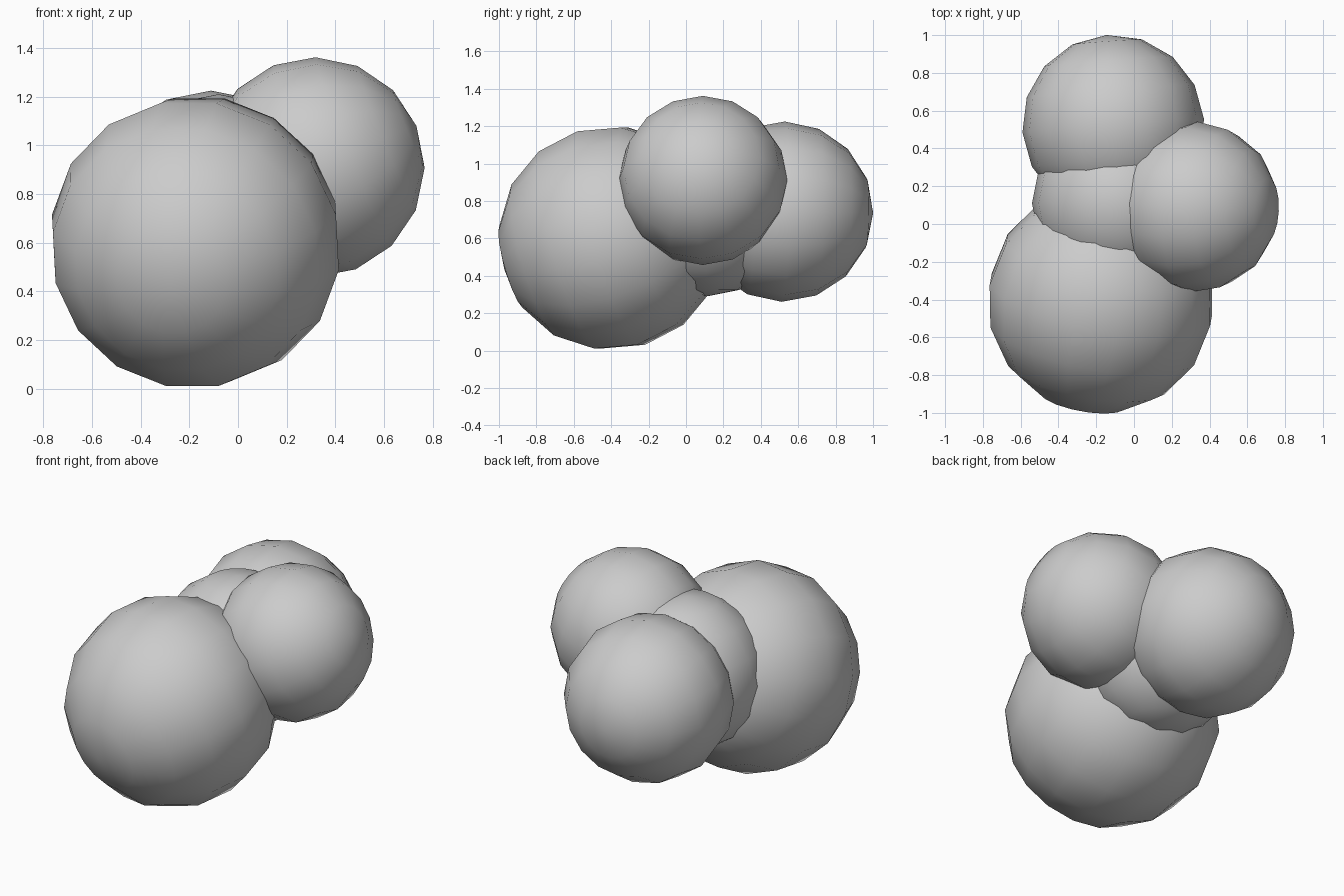
import bpy, math
from mathutils import Vector, Matrix

if "Cube" in bpy.data.objects:
    bpy.data.objects.remove(bpy.data.objects["Cube"])

hub_centre = Vector((-0.08, 0.11, 0.75))


def ball(name, centre, radius, roll=0.0):
    """Low-poly smooth ball whose pole points away from the hub."""
    centre = Vector(centre)
    bpy.ops.mesh.primitive_uv_sphere_add(segments=16, ring_count=8, radius=radius)
    ob = bpy.context.object
    ob.name = name
    bond = centre - hub_centre
    rot = Matrix.Identity(4)
    if bond.length > 1e-4:
        rot = bond.to_track_quat('Z', 'Y').to_matrix().to_4x4()
    ob.data.transform(rot @ Matrix.Rotation(roll, 4, 'Z'))
    ob.location = centre
    bpy.ops.object.shade_smooth()
    return ob


# central ball, mostly hidden between the others
ball("central_ball", hub_centre, 0.46)
# large ball at the front
ball("large_front_ball", (-0.175, -0.40, 0.602), 0.605, math.pi / 16)
# raised ball on the right
ball("right_ball", (0.315, 0.09, 0.91), 0.452)
# ball at the back
ball("back_ball", (-0.11, 0.52, 0.743), 0.482)
